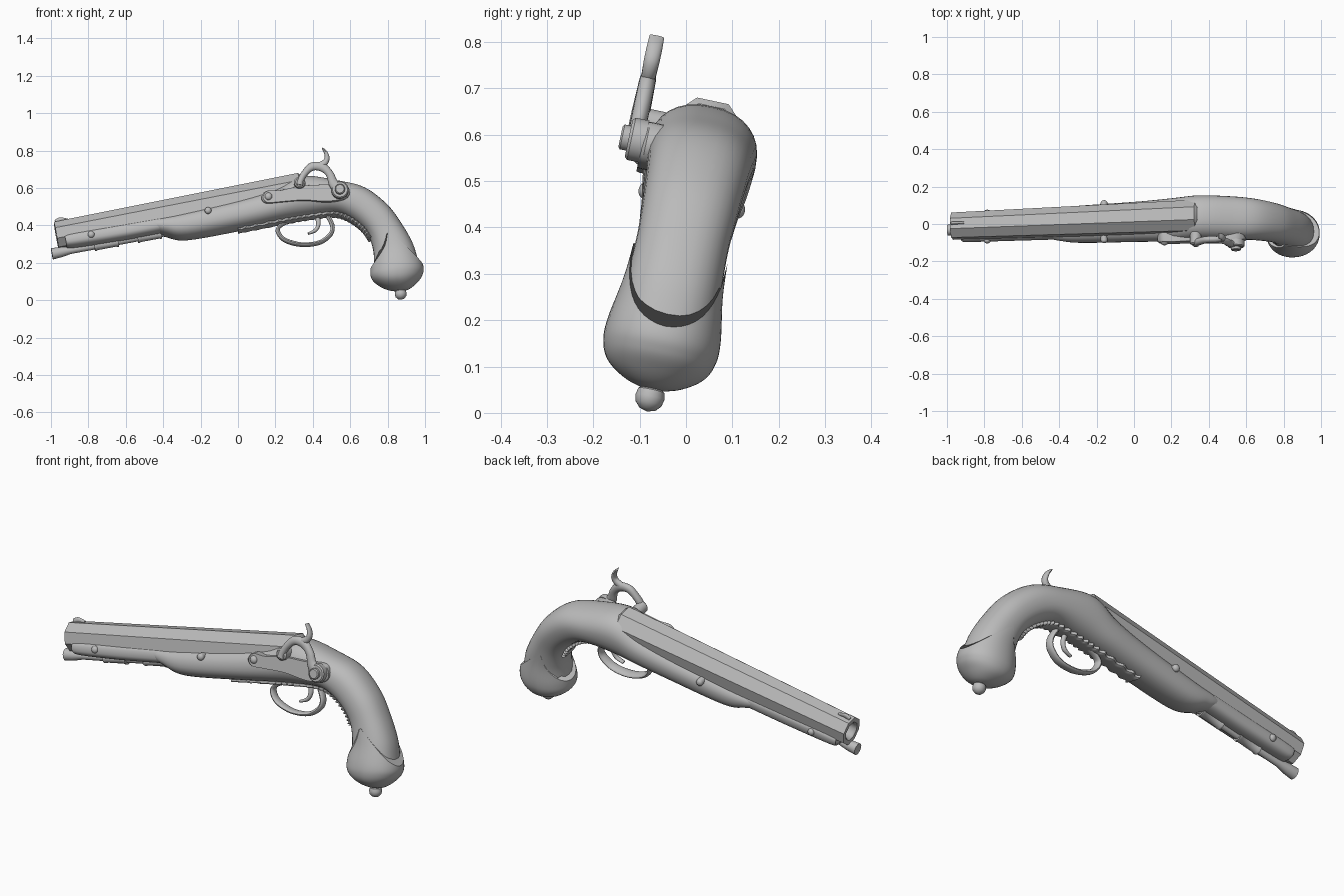
import bpy, bmesh, math
from mathutils import Vector

cube = bpy.data.objects.get("Cube")
if cube:
    bpy.data.objects.remove(cube, do_unlink=True)

grey = bpy.data.materials.new("plain grey")
grey.use_nodes = True
COLOUR = (0.5, 0.5, 0.5, 1)
grey.diffuse_color = COLOUR
grey.node_tree.nodes["Principled BSDF"].inputs["Base Color"].default_value = COLOUR

ROLL = math.radians(12)   # the whole pistol leans about its length
PIVOT = 0.4
SLOPE = math.atan(0.187)  # rise of the barrel
ALONG = Vector((math.cos(SLOPE), 0, math.sin(SLOPE)))
SIDE = Vector((0, 1, 0))


def lean(co, y0):
    """Roll a point, keeping the height given at depth y0."""
    s, c = math.sin(ROLL), math.cos(ROLL)
    up = (co.z - PIVOT + y0 * s) / c
    return Vector((co.x, co.y * c + up * s, co.z - (co.y - y0) * s))


def finish(name, bm, y0=0.0, sharp=38):
    bmesh.ops.remove_doubles(bm, verts=bm.verts, dist=0.0002)
    bmesh.ops.recalc_face_normals(bm, faces=bm.faces)
    for v in bm.verts:
        v.co = lean(v.co, y0)
    for f in bm.faces:
        f.smooth = True
    for e in bm.edges:
        e.smooth = len(e.link_faces) == 2 and e.calc_face_angle(0) < math.radians(sharp)
    me = bpy.data.meshes.new(name)
    bm.to_mesh(me)
    bm.free()
    me.materials.append(grey)
    ob = bpy.data.objects.new(name, me)
    bpy.context.collection.objects.link(ob)
    return ob


def spline(pts, t, closed=False):
    """Catmull-Rom value at t, counted in points."""
    n = len(pts)
    i = min(int(t), n - 1 if closed else n - 2)
    u = t - i
    idx = (lambda k: k % n) if closed else (lambda k: max(0, min(n - 1, k)))
    a, b, c, d = (pts[idx(i + k)] for k in (-1, 0, 1, 2))
    return [0.5 * (2 * q + (r - p) * u + (2 * p - 5 * q + 4 * r - s) * u * u
                   + (3 * q - p - 3 * r + s) * u ** 3) for p, q, r, s in zip(a, b, c, d)]


def skin(bm, rings):
    rows = [[bm.verts.new(p) for p in ring] for ring in rings]
    n = len(rows[0])
    for r, s in zip(rows, rows[1:]):
        for k in range(n):
            bm.faces.new((r[k], r[(k + 1) % n], s[(k + 1) % n], s[k]))
    bm.faces.new(rows[0])
    bm.faces.new(rows[-1])


def loft(name, secs, y0=0.0, square=2.0, start=None, steps=6, n=32):
    """Skin sections given as top x, top z, bottom x, bottom z, half width."""
    last = len(secs) - 1
    count = last * steps
    rings = []
    for k in range(count + 1):
        ring = []
        for j in range(n):
            a = 2 * math.pi * j / n
            t0 = start(a) if start else 0
            tx, tz, bx, bz, w = spline(secs, t0 + (last - t0) * k / count)
            c, s = math.cos(a), math.sin(a)
            u = math.copysign(abs(c) ** (2 / square), c)
            v = math.copysign(abs(s) ** (2 / square), s)
            ring.append(Vector(((tx + bx) / 2 + (tx - bx) / 2 * u, y0 + w * v,
                                (tz + bz) / 2 + (tz - bz) / 2 * u)))
        rings.append(ring)
    bm = bmesh.new()
    skin(bm, rings)
    return finish(name, bm, y0)


def strap(name, path, y0=0.0, n=16, square=2.0):
    """Sweep along a path of x, z, half thickness, half width."""
    secs = []
    for i, (x, z, r, w) in enumerate(path):
        p, q = path[max(0, i - 1)], path[min(len(path) - 1, i + 1)]
        d = Vector((q[0] - p[0], q[1] - p[1])).normalized() * r
        secs.append((x - d.y, z + d.x, x + d.y, z - d.x, w))
    return loft(name, secs, y0, square, n=n)


def lathe(name, origin, axis, profile, n=20):
    """Turn a profile of distance, radius round an axis."""
    o, axis = Vector(origin), Vector(axis).normalized()
    u = SIDE if abs(axis.y) < 0.5 else Vector((1, 0, 0))
    v = axis.cross(u)
    angles = [2 * math.pi * (j + 0.5) / n for j in range(n)]
    bm = bmesh.new()
    skin(bm, [[o + axis * s + (u * math.cos(a) + v * math.sin(a)) * r for a in angles]
              for s, r in profile])
    return finish(name, bm, o.y)


def plate(name, outline, y_out, y_in, bevel):
    """Extrude a smooth closed outline across the pistol."""
    pts = [spline(outline, k / 5, True) for k in range(len(outline) * 5)]
    mid = [sum(c) / len(pts) for c in zip(*pts)]
    rings = []
    for y, k in ((y_in, 1), (y_out + bevel, 1), (y_out, 1 - bevel * 5)):
        rings.append([Vector((mid[0] + (x - mid[0]) * k, y, mid[1] + (z - mid[1]) * k))
                      for x, z in pts])
    bm = bmesh.new()
    skin(bm, rings)
    return finish(name, bm, y_out)


def dome(r, h):
    return [(h * math.sin(a), max(r * math.cos(a), 0.001))
            for a in (math.pi / 2 * k / 6 for k in range(7))]


# Octagonal barrel with an open bore
lathe("barrel", (-0.972, 0, 0.346), ALONG,
      [(0.3, 0.001), (0.3, 0.042), (0.01, 0.042), (0, 0.05), (0, 0.074), (1.33, 0.091),
       (1.345, 0.075)], 8)
strap("front_sight", [(-0.975, 0.418, 0.012, 0.008), (-0.95, 0.43, 0.013, 0.008),
                      (-0.91, 0.43, 0.006, 0.006)])

# Wooden stock: slim fore end, then main body sweeping into the grip
loft("fore_stock", [(-0.925, 0.335, -0.915, 0.285, 0.07), (-0.9, 0.352, -0.885, 0.275, 0.078),
                    (-0.65, 0.398, -0.635, 0.312, 0.08), (-0.42, 0.438, -0.4, 0.355, 0.082)],
     square=2.8)
loft("main_stock", [
    (-0.455, 0.428, -0.435, 0.358, 0.08), (-0.4, 0.442, -0.385, 0.342, 0.09),
    (-0.29, 0.465, -0.265, 0.325, 0.1), (0, 0.532, 0.06, 0.384, 0.108),
    (0.2, 0.592, 0.22, 0.417, 0.116), (0.34, 0.66, 0.36, 0.442, 0.12),
    (0.54, 0.635, 0.51, 0.46, 0.116), (0.68, 0.598, 0.595, 0.435, 0.11),
    (0.8, 0.507, 0.668, 0.381, 0.104), (0.88, 0.4, 0.706, 0.325, 0.1),
    (0.938, 0.295, 0.725, 0.25, 0.104), (0.965, 0.2, 0.725, 0.18, 0.11)], square=2.3)


def scallop(a):
    side = 1 - abs(math.acos(abs(math.sin(a)))) / (math.pi / 2)
    return 2 - 1.75 * side ** 1.7


# Butt cap with a rim rising to a point on each side
loft("butt_cap", [
    (0.885, 0.4, 0.702, 0.322, 0.103), (0.948, 0.295, 0.717, 0.25, 0.109),
    (0.99, 0.187, 0.708, 0.165, 0.125), (0.986, 0.135, 0.713, 0.118, 0.123),
    (0.955, 0.094, 0.745, 0.085, 0.103), (0.915, 0.062, 0.795, 0.06, 0.058),
    (0.868, 0.047, 0.858, 0.047, 0.005)], square=2.1, start=scallop, n=48)
lathe("butt_finial", (0.866, 0, 0.07), (0.1, 0, -1),
      [(0, 0.022), (0.015, 0.02), (0.022, 0.029), (0.036, 0.032), (0.05, 0.029),
       (0.062, 0.018), (0.067, 0.001)])

# Ramrod and its holders under the barrel
ROD = Vector((-0.995, 0, 0.248))
lathe("ramrod", ROD, ALONG, [(0, 0.02), (0, 0.03), (0.05, 0.027), (0.1, 0.019), (0.62, 0.019)])
for i, start in enumerate((0.23, 0.465)):
    lathe(f"ramrod_pipe_{i + 1}", ROD + ALONG * start, ALONG,
          [(0, 0.02), (0, 0.028), (0.01, 0.028), (0.015, 0.025), (0.115, 0.025),
           (0.12, 0.028), (0.13, 0.028), (0.13, 0.02)])

# Cross pins with domed heads on both sides
for i, (x, z, w) in enumerate(((-0.785, 0.352, 0.078), (-0.16, 0.48, 0.103))):
    for label, sign in (("right", -1), ("left", 1)):
        z_side = z if sign < 0 else z - 2 * w * math.sin(ROLL)
        lathe(f"pin_{i + 1}_{label}", (x, sign * w, z_side), (0, sign, 0),
              [(-0.03, 0.018)] + dome(0.018, 0.014))

# Lock plate, screw and nipple on the right side
plate("lock_plate", [(0.125, 0.55), (0.15, 0.585), (0.22, 0.588), (0.33, 0.612), (0.45, 0.62),
                     (0.56, 0.628), (0.597, 0.588), (0.575, 0.545), (0.48, 0.528),
                     (0.35, 0.535), (0.22, 0.525), (0.15, 0.521)], -0.13, -0.05, 0.008)
lathe("lock_screw", (0.163, -0.128, 0.555), (0, -1, 0), [(0, 0.02)] + dome(0.02, 0.016))
lathe("nipple_bolster", (0.33, -0.09, 0.618), (0, -1, 0),
      [(0, 0.03), (0.06, 0.03), (0.068, 0.022), (0.068, 0.001)])

# Hammer: pivot boss, arched neck and thumb spur
lathe("hammer_pivot", (0.545, -0.125, 0.585), (0, -1, 0),
      [(0, 0.046), (0.03, 0.046), (0.036, 0.04), (0.036, 0.027), (0.05, 0.027),
       (0.054, 0.022), (0.054, 0.001)])
strap("hammer_neck", [(0.545, 0.59, 0.034, 0.018), (0.51, 0.625, 0.026, 0.018),
                      (0.49, 0.675, 0.021, 0.018), (0.45, 0.712, 0.024, 0.018),
                      (0.395, 0.714, 0.022, 0.018), (0.358, 0.68, 0.018, 0.019),
                      (0.335, 0.64, 0.018, 0.02), (0.33, 0.615, 0.02, 0.02)], -0.147)
strap("hammer_spur", [(0.42, 0.715, 0.016, 0.016), (0.46, 0.732, 0.018, 0.016),
                      (0.476, 0.757, 0.014, 0.017), (0.47, 0.787, 0.01, 0.017),
                      (0.452, 0.812, 0.004, 0.016)], -0.147)

# Trigger, guard loop and wavy-edged strap along the underside
strap("trigger", [(0.42, 0.46, 0.014, 0.012), (0.43, 0.41, 0.012, 0.012),
                  (0.415, 0.375, 0.01, 0.012), (0.375, 0.355, 0.006, 0.011)])
strap("trigger_guard", [(0.3, 0.435, 0.011, 0.022), (0.235, 0.405, 0.011, 0.022),
                        (0.213, 0.37, 0.012, 0.024), (0.25, 0.322, 0.012, 0.026),
                        (0.34, 0.297, 0.011, 0.028), (0.435, 0.308, 0.011, 0.026),
                        (0.493, 0.35, 0.012, 0.024), (0.505, 0.395, 0.012, 0.022),
                        (0.48, 0.45, 0.012, 0.022)])
under = [(0, 0.373), (0.22, 0.416), (0.36, 0.441), (0.51, 0.458), (0.595, 0.433),
         (0.668, 0.379), (0.706, 0.325)]
strap("under_strap", [(*spline(under, k / 8), 0.012, 0.048 + 0.008 * (-1) ** k)
                      for k in range(8 * (len(under) - 1) + 1)], square=3)
